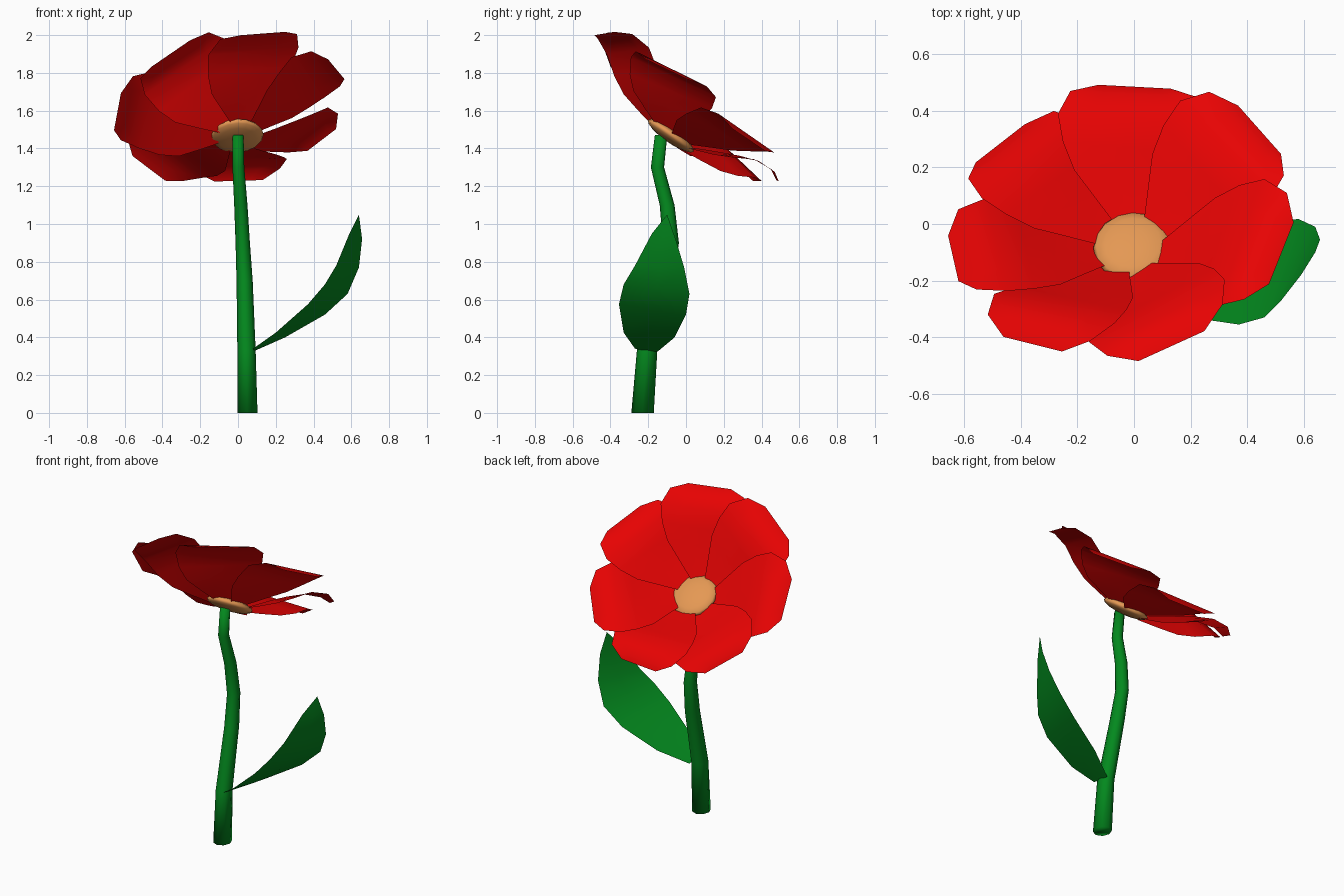
import bpy, math
from mathutils import Vector

if "Cube" in bpy.data.objects:
    bpy.data.objects.remove(bpy.data.objects["Cube"])


def material(name, rgb):
    m = bpy.data.materials.new(name)
    m.diffuse_color = (*rgb, 1)
    m.use_nodes = True
    m.node_tree.nodes["Principled BSDF"].inputs["Base Color"].default_value = m.diffuse_color
    return m


RED = material("petal red", (0.8, 0.001, 0.001))
GREEN = material("stem green", (0.001, 0.25, 0.013))
TAN = material("centre tan", (0.78, 0.315, 0.088))


def make(name, verts, faces, mat):
    me = bpy.data.meshes.new(name)
    me.from_pydata([tuple(v) for v in verts], [], faces)
    me.materials.append(mat)
    ob = bpy.data.objects.new(name, me)
    bpy.context.collection.objects.link(ob)
    for p in me.polygons:
        p.use_smooth = True
    return ob


def grid(name, rows, mat):
    """Sheet through rows of points of equal length."""
    n = len(rows[0])
    verts = [v for r in rows for v in r]
    faces = [(i * n + j, (i + 1) * n + j, (i + 1) * n + j + 1, i * n + j + 1)
             for i in range(len(rows) - 1) for j in range(n - 1)]
    return make(name, verts, faces, mat)


class Frame:
    """Tilted frame: a point from across, along and height values."""

    def __init__(self, origin, normal):
        self.c = Vector(origin)
        self.n = Vector(normal).normalized()
        self.u = (Vector((1, 0, 0)) - self.n.x * self.n).normalized()
        self.v = self.n.cross(self.u)

    def at(self, u, v, n):
        return self.c + u * self.u + v * self.v + n * self.n


# petals: overlapping pinwheel, each rolled up on one side
head = Frame((-0.01, -0.09, 1.47), (-0.158, 0.627, 0.763))
# (distance, half width, height of mid line, sideways roll)
PROFILE = [(0.09, 0.05, -0.003, 0.2), (0.18, 0.13, 0.042, 0.25),
           (0.27, 0.21, 0.088, 0.25), (0.36, 0.25, 0.138, 0.23),
           (0.457, 0.268, 0.19, 0.18), (0.561, 0.227, 0.202, 0.16),
           (0.617, 0.13, 0.175, 0.17)]
# (angle, reach) of each petal
PETALS = [(-73.8, 1.02), (-22, 0.99), (35.5, 0.965), (86.5, 0.97),
          (138, 0.965), (190, 1.0), (239, 1.01)]
for k, (ang, reach) in enumerate(PETALS):
    ca, sa = math.cos(math.radians(ang)), math.sin(math.radians(ang))
    rows = []
    for t, w, h, roll in PROFILE:
        row = []
        for f in (-1, -0.5, 0, 0.47, 0.94):
            s, d = w * f, t * reach
            row.append(head.at(d * ca - s * sa, d * sa + s * ca, h + roll * s))
        rows.append(row)
    grid(f"petal_{k + 1}", rows, RED)

# flattened round centre
button = Frame((-0.004, -0.08, 1.467), (-0.06, 0.57, 0.82))
bpy.ops.mesh.primitive_uv_sphere_add(segments=16, ring_count=8, radius=1)
disc = bpy.context.object
disc.name = "flower_centre"
for v in disc.data.vertices:
    v.co = button.at(0.14 * v.co.x, 0.147 * v.co.y, 0.036 * v.co.z)
disc.data.materials.append(TAN)
for p in disc.data.polygons:
    p.use_smooth = True

# stem: tapered, bent tube (x, y, z, radius)
PATH = [(0.05, -0.23, 0, 0.056), (0.045, -0.206, 0.33, 0.051),
        (0.035, -0.115, 0.7, 0.045), (0.025, -0.08, 0.9, 0.04),
        (0.015, -0.1, 1.1, 0.037), (0.002, -0.151, 1.3, 0.033),
        (0, -0.132, 1.47, 0.031)]
SIDES = 8
verts, faces = [], []
for x, y, z, r in PATH:
    for i in range(SIDES):
        a = 2 * math.pi * i / SIDES
        verts.append((x + 0.95 * r * math.cos(a), y + 1.06 * r * math.sin(a), z))
for k in range(len(PATH) - 1):
    for i in range(SIDES):
        a, b = k * SIDES + i, k * SIDES + (i + 1) % SIDES
        faces.append((a, b, b + SIDES, a + SIDES))
last = (len(PATH) - 1) * SIDES
faces.append(tuple(reversed(range(SIDES))))
faces.append(tuple(range(last, last + SIDES)))
make("stem", verts, faces, GREEN)

# leaf: sheet between its upper and lower edge
TIP = (0.64, -0.1, 1.05)
UPPER = [(0.08, -0.27, 0.34), (0.2, -0.33, 0.425), (0.37, -0.355, 0.575),
         (0.46, -0.33, 0.68), (0.52, -0.27, 0.78), (0.59, -0.18, 0.95), TIP]
LOWER = [(0.08, -0.15, 0.325), (0.25, -0.06, 0.4), (0.46, 0, 0.52),
         (0.58, 0.018, 0.63), (0.64, -0.01, 0.77), (0.657, -0.055, 0.92), TIP]
rows = []
for a, b in zip(UPPER[:-1], LOWER[:-1]):
    a, b = Vector(a), Vector(b)
    rows.append([b, (a + b) / 2 + Vector((0.004, 0, -0.004)), a])
leaf_verts = [v for r in rows for v in r] + [Vector(TIP)]
leaf_faces = []
for i in range(len(rows) - 1):
    for j in range(2):
        q = i * 3 + j
        leaf_faces.append((q, q + 1, q + 4, q + 3)[::-1])
end, top = (len(rows) - 1) * 3, len(rows) * 3
leaf_faces += [(top, end + 1, end), (top, end + 2, end + 1)]
make("leaf", leaf_verts, leaf_faces, GREEN)
